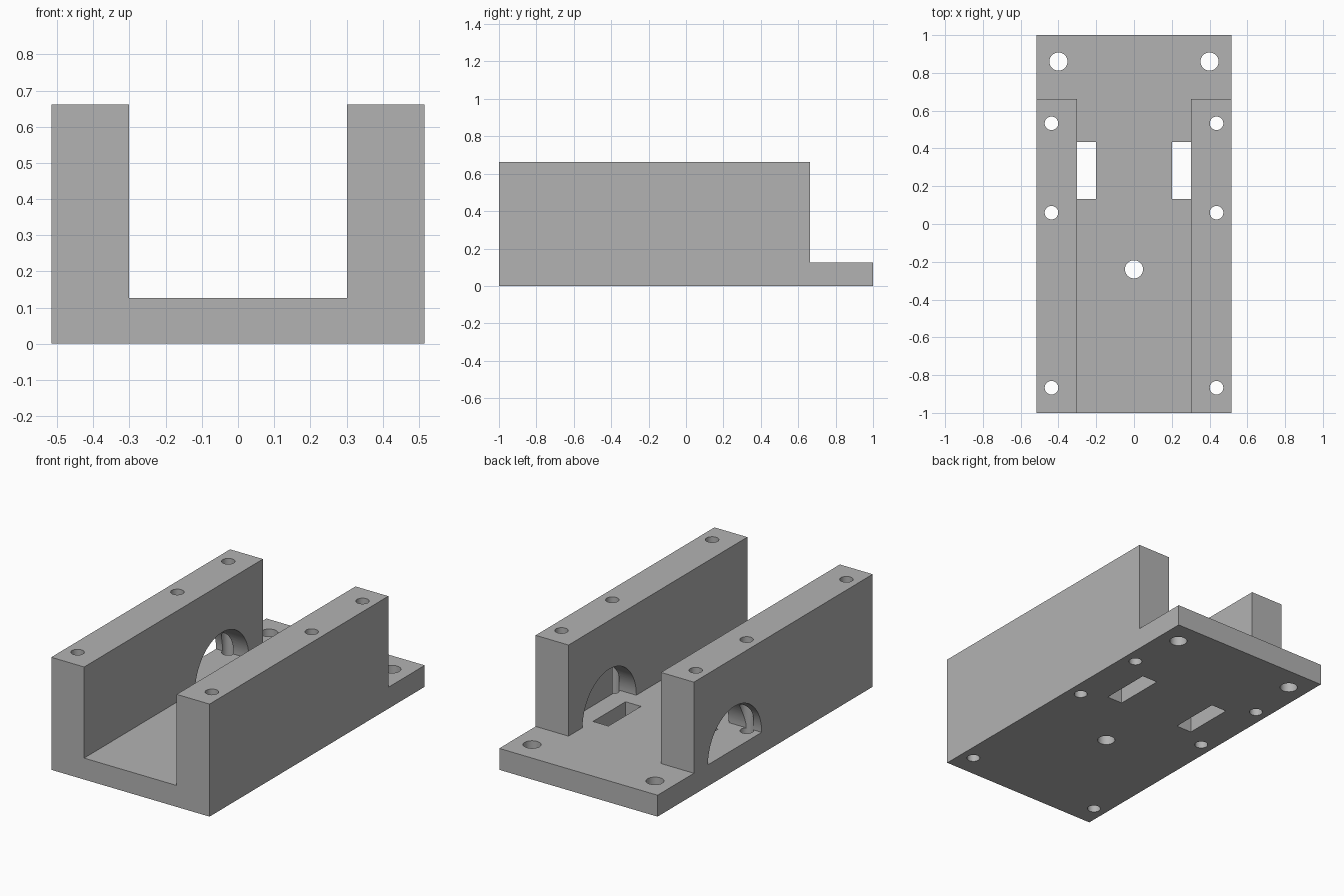
import bpy, math

if "Cube" in bpy.data.objects:
    bpy.data.objects.remove(bpy.data.objects["Cube"])

HALF_W, INNER, PLATE_T, WALL_TOP, WALL_END = 0.515, 0.301, 0.126, 0.662, 0.662

grey = bpy.data.materials.new("plain grey")
grey.diffuse_color = (0.45, 0.45, 0.45, 1)
grey.use_nodes = True
grey.node_tree.nodes["Principled BSDF"].inputs["Base Color"].default_value = grey.diffuse_color


def box(name, x0, x1, y0, y1, z0, z1):
    bpy.ops.mesh.primitive_cube_add(size=1)
    ob = bpy.context.object
    ob.name = name
    ob.location = ((x0 + x1) / 2, (y0 + y1) / 2, (z0 + z1) / 2)
    ob.scale = (x1 - x0, y1 - y0, z1 - z0)
    bpy.ops.object.transform_apply(location=True, rotation=True, scale=True)
    ob.data.materials.append(grey)
    return ob


def cylinder(name, radius, depth, location, rotation=(0, 0, 0), sides=32):
    bpy.ops.mesh.primitive_cylinder_add(vertices=sides, radius=radius, depth=depth,
                                        location=location, rotation=rotation)
    ob = bpy.context.object
    ob.name = name
    ob.data.materials.append(grey)
    return ob


def cut(target, cutters):
    """Subtract each cutter, then shade the bores smooth."""
    bpy.ops.object.select_all(action='DESELECT')
    target.select_set(True)
    bpy.context.view_layer.objects.active = target
    for c in cutters:
        m = target.modifiers.new("cut", 'BOOLEAN')
        m.operation, m.solver, m.object = 'DIFFERENCE', 'EXACT', c
        bpy.ops.object.modifier_apply(modifier=m.name)
    bpy.ops.object.shade_smooth_by_angle(angle=math.radians(30))


# Base plate and the two side walls
plate = box("base_plate", -HALF_W, HALF_W, -1, 1, 0, PLATE_T)
left = box("left_wall", -HALF_W, -INNER, -1, WALL_END, PLATE_T, WALL_TOP)
right = box("right_wall", INNER, HALF_W, -1, WALL_END, PLATE_T, WALL_TOP)

# Screw holes that run through walls and plate
screws = {s: [cylinder("screw_cutter", 0.036, 2, (s * 0.437, y, 0.4))
              for y in (-0.867, 0.06, 0.533)] for s in (-1, 1)}

# Larger mounting holes and rectangular slots in the plate
mounts = [cylinder("mount_cutter", 0.048, 1, (x, y, 0))
          for x, y in ((-0.4, 0.86), (0.4, 0.86), (0, -0.24))]
slots = [box("slot_cutter", min(s * 0.2, s * INNER), max(s * 0.2, s * INNER),
             0.132, 0.435, -0.2, 0.4) for s in (-1, 1)]

# Arched opening through the left wall, arched blind pocket in the right wall
turn = (0, math.pi / 2, 0)
opening = cylinder("opening_cutter", 0.25, 0.5, (-0.4, 0.282, PLATE_T), turn, 64)
pocket = cylinder("pocket_cutter", 0.25, 0.3, (0.265, 0.282, PLATE_T), turn, 64)

cut(plate, screws[-1] + screws[1] + mounts + slots)
cut(left, [opening] + screws[-1])
cut(right, [pocket] + screws[1])

# Remove the cutters
for c in screws[-1] + screws[1] + mounts + slots + [opening, pocket]:
    bpy.data.objects.remove(c, do_unlink=True)
